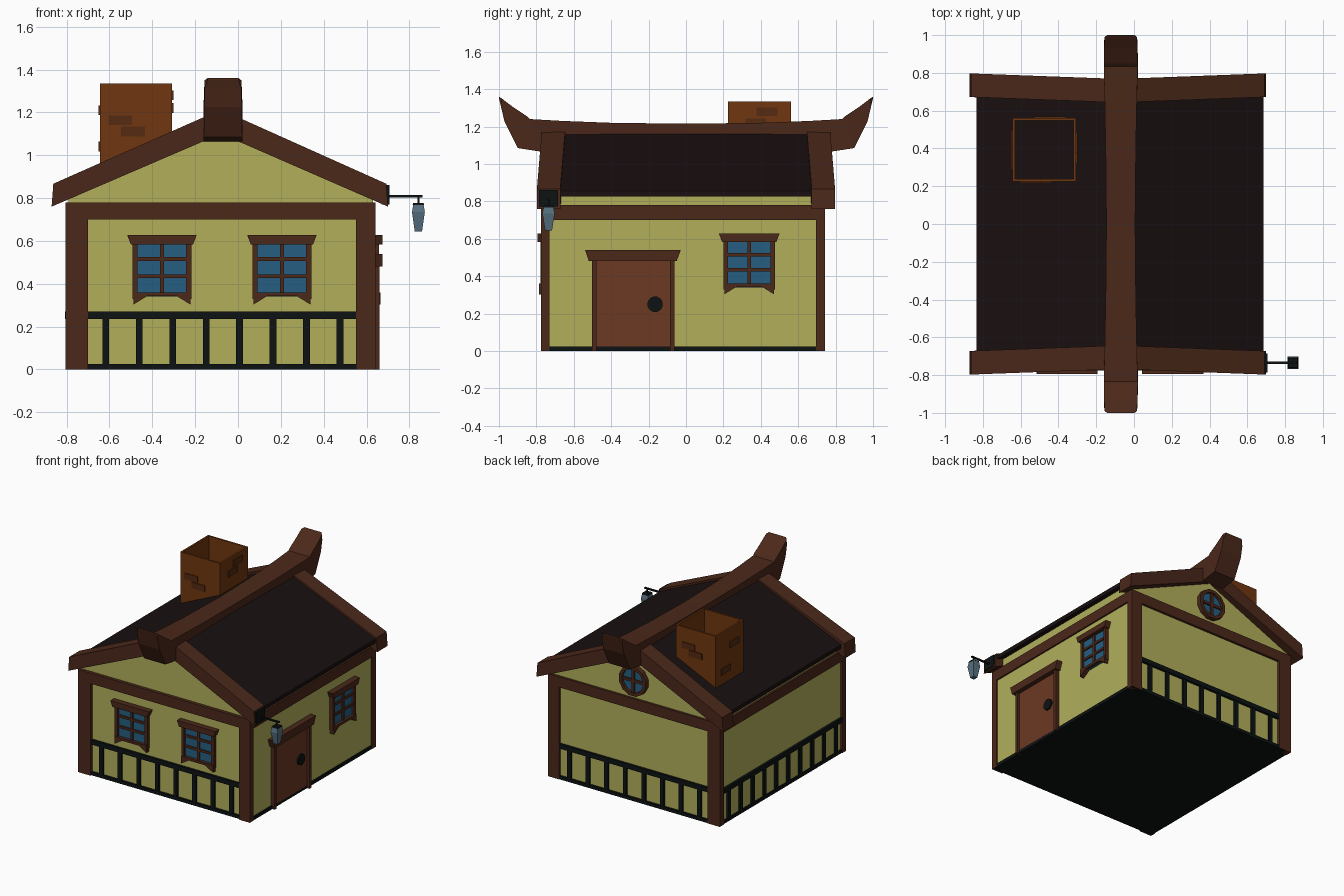
import bpy, bmesh, math
from mathutils import Matrix, Vector

if "Cube" in bpy.data.objects:
    bpy.data.objects.remove(bpy.data.objects["Cube"])

def mat(name, r, g, b):
    m = bpy.data.materials.new(name)
    m.diffuse_color = (r, g, b, 1)
    m.use_nodes = True
    m.node_tree.nodes["Principled BSDF"].inputs["Base Color"].default_value = m.diffuse_color
    return m

WALL = mat("plaster", .445, .43, .105)
WOOD = mat("timber", .07, .021, .010)
DOOR = mat("door_wood", .15, .04, .016)
ROOF = mat("roof_dark", .010, .005, .005)
BRICK = mat("brick", .162, .037, .005)
BRICK2 = mat("brick_dark", .09, .024, .006)
GLASS = mat("glass", .019, .112, .22)
IRON = mat("black_iron", .004, .006, .006)
LAMP = mat("lamp_glass", .093, .162, .216)
I4 = Matrix.Identity(4)

def loft(name, rings, m, M=I4, caps=True):
    bm = bmesh.new()
    vs = [[bm.verts.new(M @ Vector(p)) for p in r] for r in rings]
    n = len(vs[0])
    for a, b in zip(vs, vs[1:]):
        for i in range(n):
            j = (i + 1) % n
            bm.faces.new((a[i], a[j], b[j], b[i]))
    if caps:
        bm.faces.new(vs[0])
        bm.faces.new(vs[-1])
    bmesh.ops.recalc_face_normals(bm, faces=bm.faces)
    me = bpy.data.meshes.new(name)
    bm.to_mesh(me)
    bm.free()
    me.materials.append(m)
    ob = bpy.data.objects.new(name, me)
    bpy.context.collection.objects.link(ob)
    return ob

def prism(name, pts, y0, y1, m, M=I4):
    """Profile in x-z pushed along y."""
    return loft(name, [[(x, y, z) for x, z in pts] for y in (y0, y1)], m, M)

def box(name, x0, x1, y0, y1, z0, z1, m, M=I4):
    return prism(name, [(x0, z0), (x1, z0), (x1, z1), (x0, z1)], y0, y1, m, M)

def rect(cx, cy, hx, hy, z):
    return [(cx - hx, cy - hy, z), (cx + hx, cy - hy, z), (cx + hx, cy + hy, z), (cx - hx, cy + hy, z)]

def ngon(r, n, cx=0, cz=0):
    return [(cx + r * math.cos(2 * math.pi * (i + .5) / n), cz + r * math.sin(2 * math.pi * (i + .5) / n)) for i in range(n)]

def side(x, y, deg):
    """Frame on a wall: local x runs along it, local -y points outward."""
    return Matrix.Translation((x, y, 0)) @ Matrix.Rotation(math.radians(deg), 4, 'Z')

CX = -.08
X0, X1, Y0, Y1 = -.79, .63, -.75, .725     # wall planes
FRONT, RIGHT = side(0, Y0, 0), side(X1, 0, 90)
BACK, LEFT = side(0, Y1, 180), side(X0, 0, -90)

# Body with gables, floor
prism("walls", [(X0, .02), (X1, .02), (X1, .845), (CX, 1.165), (X0, .845)], Y0, Y1, WALL)
box("floor", -.80, .64, -.765, .74, 0, .025, IRON)

# Corner posts and top beams
for px in ((-.805, -.70), (.55, .642)):
    for py in ((-.775, -.73), (.695, .743)):
        box("corner_post", *px, *py, 0, .72, WOOD)
box("front_beam", -.805, .642, -.775, -.73, .70, .78, WOOD)
box("back_beam", -.805, .642, .695, .743, .70, .78, WOOD)
box("left_beam", -.805, -.77, -.73, .70, .70, .78, WOOD)
box("right_beam", .60, .642, -.73, .70, .70, .78, WOOD)

# Railings on front, back and left
def railing(M, u0, u1, n):
    box("rail_top", u0, u1, -.018, .01, .235, .27, IRON, M)
    step = (u1 - u0) / n
    for i in range(n):
        u = u0 + step * (i + .53)
        box("rail_bar", u - .016, u + .016, -.014, .01, .02, .24, IRON, M)
railing(FRONT, -.70, .55, 8)
railing(BACK, -.55, .70, 8)
railing(LEFT, -.70, .73, 10)

# Windows
def window(M, c):
    T = M @ Matrix.Translation((c, 0, 0))
    box("window_glass", -.12, .12, -.012, .01, .34, .59, GLASS, T)
    for s in (-1, 1):
        box("window_jamb", s * .125 - .012, s * .125 + .012, -.028, .01, .33, .60, WOOD, T)
    prism("window_lintel", [(-.145, .583), (.145, .583), (.162, .627), (-.162, .627)], -.045, .01, WOOD, T)
    prism("window_sill", [(-.133, .303), (-.07, .342), (.07, .342), (.133, .303), (.133, .36), (-.133, .36)],
          -.035, .01, WOOD, T)
    box("window_mullion", -.01, .01, -.022, .01, .35, .59, WOOD, T)
    for z in (.435, .515):
        box("window_bar", -.12, .12, -.022, .01, z - .009, z + .009, WOOD, T)
window(FRONT, -.355)
window(FRONT, .205)
window(RIGHT, .338)

# Round gable window on the back
R = BACK @ Matrix.Translation((-CX, 0, .92))
prism("round_glass", ngon(.095, 12), -.015, .01, GLASS, R)
loft("round_frame", [[(x, y, z) for x, z in ngon(r, 12)] for r, y in
     ((.115, .01), (.115, -.035), (.09, -.035), (.09, .01))], WOOD, R, caps=False)
box("round_bar_v", -.01, .01, -.028, .01, -.1, .1, WOOD, R)
box("round_bar_h", -.1, .1, -.028, .01, -.01, .01, WOOD, R)

# Door
box("door", -.485, -.08, -.01, .01, .02, .48, DOOR, RIGHT)
for u in (-.49, -.073):
    box("door_jamb", u - .012, u + .012, -.03, .01, .0, .49, WOOD, RIGHT)
prism("door_lintel", [(-.52, .48), (-.05, .48), (-.028, .54), (-.54, .54)], -.045, .01, WOOD, RIGHT)
prism("door_knob", ngon(.042, 12, -.165, .25), -.022, .01, IRON, RIGHT)

# Roof slab and raised barge boards that splay out toward the eaves
prism("roof", [(-.835, .825), (CX, 1.165), (.685, .825), (.685, .855), (CX, 1.20), (-.835, .855)], -.69, .69, ROOF)
for s in (-1, 1):
    for e in (-.87, .70):
        d = .008 if e > 0 else -.008
        loft("barge_board", [
            [(e, s * .672, .76), (e, s * .797, .76), (e - d, s * .797, .867), (e - d, s * .672, .867)],
            [(CX, s * .643, 1.10), (CX, s * .768, 1.10), (CX, s * .768, 1.213), (CX, s * .643, 1.213)]], WOOD)

# Ridge beam with upturned horns: top y, top z, bottom y, bottom z, half width
half = [(.40, 1.22, .40, 1.15, .08), (.66, 1.23, .66, 1.15, .085), (.835, 1.24, .77, 1.065, .09),
        (.85, 1.255, .90, 1.085, .09), (.93, 1.308, .97, 1.225, .088), (.985, 1.35, .99, 1.31, .086),
        (1.0, 1.36, 1.0, 1.35, .072)]
secs = [(-a, b, -c, d, w) for a, b, c, d, w in reversed(half)] + [(0, 1.215, 0, 1.15, .076)] + half
RX = -.07
loft("ridge_beam", [[(RX - w, yt, zt), (RX + w, yt, zt), (RX + w, yb, zb), (RX - w, yb, zb)]
                    for yt, zt, yb, zb, w in secs], WOOD)

# Open chimney with raised bricks
KX, KY, H = -.475, .393, .168
loft("chimney", [rect(KX, KY, h, h, z) for h, z in
     ((H, .9), (H, 1.335), (H - .014, 1.335), (H - .014, .9))], BRICK, caps=False)
for deg, bricks in ((0, ((-.075, 1.163), (-.015, 1.11))), (90, ((.04, 1.28), (-.02, 1.22))),
                    (180, ((-.06, 1.2), (0, 1.15))), (-90, ((.05, 1.21), (-.05, 1.04)))):
    M = side(KX, KY, deg)
    for u, z in bricks:
        box("chimney_brick", u - .055, u + .055, -H - .007, -H + .01, z - .023, z + .023, BRICK2, M)

# Hanging lantern on the front right barge end
LX, LY = .842, -.735
box("lantern_plate", .67, .706, LY - .05, LY + .05, .77, .86, IRON)
box("lantern_arm", .70, .862, LY - .006, LY + .006, .803, .814, IRON)
box("lantern_hook", LX - .004, LX + .004, LY - .004, LY + .004, .77, .81, IRON)
loft("lantern_cap", [rect(LX, LY, h, h, z) for h, z in ((.027, .768), (.024, .778))], IRON)
loft("lantern_glass", [rect(LX, LY, h, h * 1.1, z) for h, z in
     ((.017, .645), (.030, .735), (.024, .77))], LAMP)
